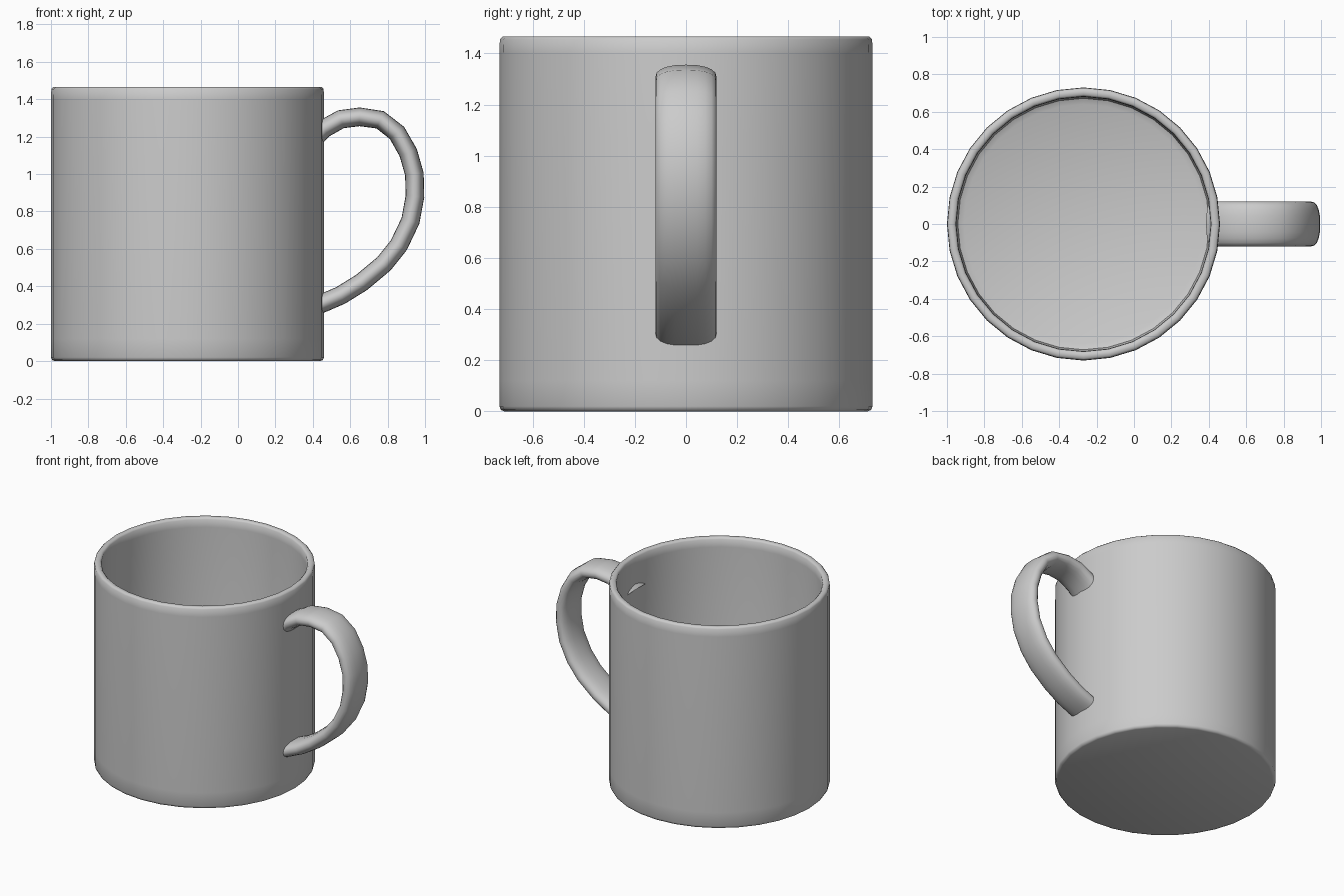
import bpy, bmesh, math
from mathutils import Vector

if "Cube" in bpy.data.objects:
    bpy.data.objects.remove(bpy.data.objects["Cube"])

CX = -0.27   # mug axis
SIDES = 32


def finish(name, bm, angle):
    bmesh.ops.recalc_face_normals(bm, faces=bm.faces)
    me = bpy.data.meshes.new(name)
    bm.to_mesh(me)
    bm.free()
    ob = bpy.data.objects.new(name, me)
    bpy.context.collection.objects.link(ob)
    bpy.ops.object.select_all(action='DESELECT')
    ob.select_set(True)
    bpy.context.view_layer.objects.active = ob
    bpy.ops.object.shade_smooth_by_angle(angle=math.radians(angle))
    return ob


def bridge(bm, rings):
    for a, b in zip(rings, rings[1:]):
        n = len(a)
        for i in range(n):
            j = (i + 1) % n
            bm.faces.new((a[i], a[j], b[j], b[i]))


# Cup body: lathed profile from the outer base, over the rim, to the inner floor
profile = [(0.71, 0.0), (0.724, 0.006), (0.73, 0.02), (0.73, 0.12),
           (0.73, 1.40), (0.728, 1.455), (0.718, 1.466), (0.692, 1.466),
           (0.682, 1.455), (0.68, 1.40), (0.68, 0.12), (0.672, 0.075),
           (0.64, 0.06)]
bm = bmesh.new()
rings = [[bm.verts.new((CX + r * math.cos(2 * math.pi * i / SIDES),
                        r * math.sin(2 * math.pi * i / SIDES), z))
          for i in range(SIDES)] for r, z in profile]
bridge(bm, rings)
bm.faces.new(rings[0])
bm.faces.new(rings[-1])
finish("cup_body", bm, 50)

# Handle: flattened oval section swept along an ear-shaped path, open ends
path = [(0.42, 1.205), (0.46, 1.243), (0.55, 1.293), (0.65, 1.306),
        (0.76, 1.29), (0.85, 1.22), (0.91, 1.115), (0.943, 1.0),
        (0.946, 0.88), (0.922, 0.75), (0.86, 0.62), (0.78, 0.52),
        (0.66, 0.42), (0.55, 0.352), (0.46, 0.313), (0.42, 0.297)]
pts = [Vector((x, 0, z)) for x, z in path]


def power(v, e):
    return math.copysign(abs(v) ** e, v)


bm = bmesh.new()
rings = []
for k, p in enumerate(pts):
    t = (pts[min(k + 1, len(pts) - 1)] - pts[max(k - 1, 0)]).normalized()
    out = Vector((-t.z, 0, t.x))
    ring = []
    for i in range(20):
        a = 2 * math.pi * i / 20
        offset = out * 0.05 * power(math.sin(a), 0.85)
        side = Vector((0, 0.12 * power(math.cos(a), 0.85), 0))
        ring.append(bm.verts.new(p + offset + side))
    rings.append(ring)
bridge(bm, rings)
finish("handle", bm, 60)
